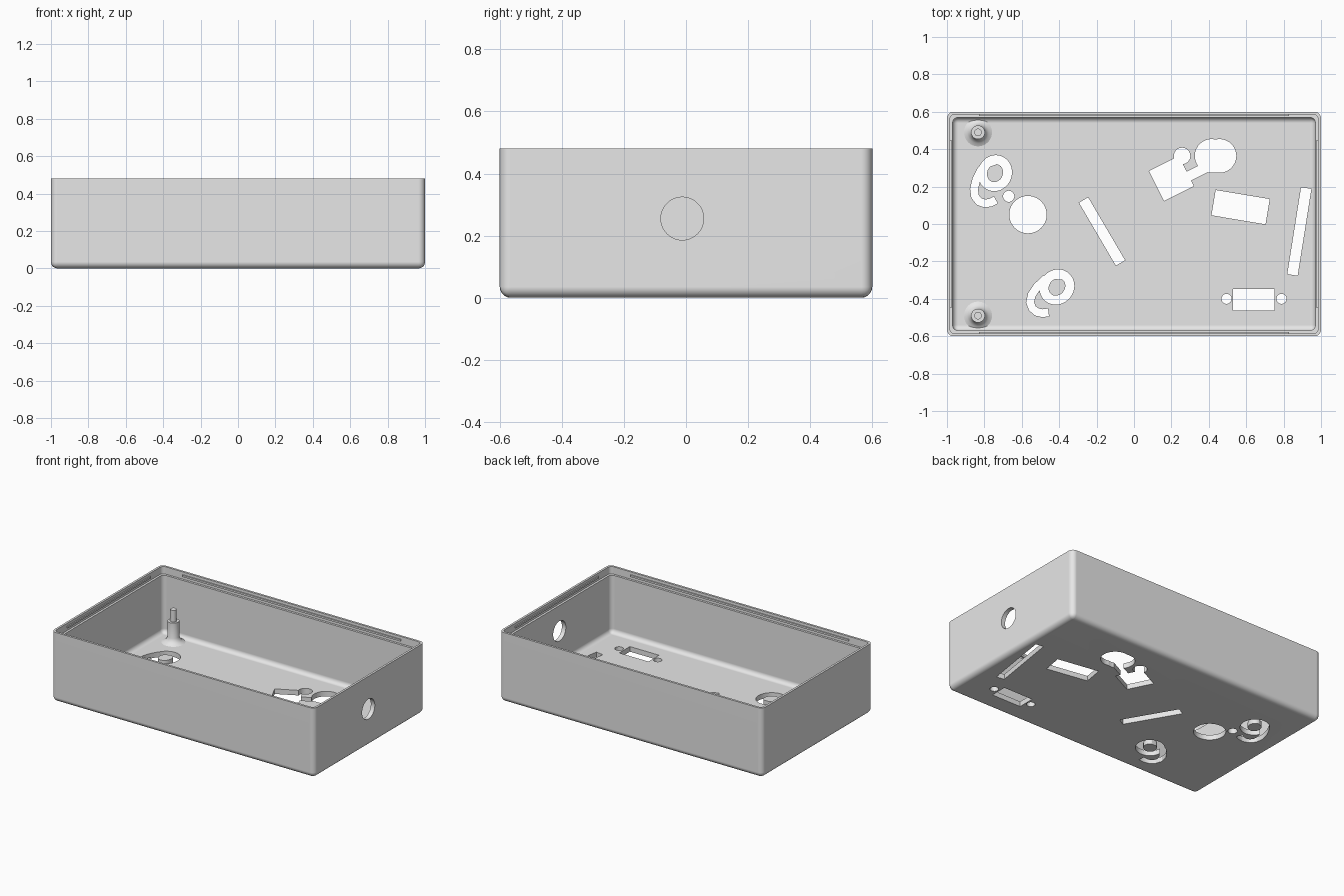
import bpy, bmesh
from math import sin, cos, pi, radians
from mathutils import Matrix, Vector

start = bpy.data.objects.get("Cube")
if start:
    bpy.data.objects.remove(start, do_unlink=True)

grey = bpy.data.materials.new("plain grey")
grey.use_nodes = True
grey.diffuse_color = (0.8, 0.8, 0.8, 1)
grey.node_tree.nodes["Principled BSDF"].inputs["Base Color"].default_value = (0.8, 0.8, 0.8, 1)

W, D, H = 2.0, 1.2, 0.48
WALL, FLOOR, LIP = 0.03, 0.035, 0.05


def make(name, bm):
    bmesh.ops.recalc_face_normals(bm, faces=bm.faces[:])
    mesh = bpy.data.meshes.new(name)
    bm.to_mesh(mesh)
    bm.free()
    mesh.materials.append(grey)
    ob = bpy.data.objects.new(name, mesh)
    bpy.context.scene.collection.objects.link(ob)
    return ob


def tub(name, w, d, z0, z1, r, round_bottom=True):
    """Box with rounded upright corners and, if asked, a rounded bottom."""
    bm = bmesh.new()
    bmesh.ops.create_cube(bm, size=1)
    for v in bm.verts:
        v.co = (v.co.x * w, v.co.y * d, z1 if v.co.z > 0 else z0)
    edges = []
    for e in bm.edges:
        low = [v.co.z < z1 - 1e-4 for v in e.verts]
        if any(low) and (round_bottom or not all(low)):
            edges.append(e)
    bmesh.ops.bevel(bm, geom=edges, offset=r, segments=5, profile=0.5, affect='EDGES')
    return make(name, bm)


def raise_faces(bm):
    """Turn flat faces below the floor into a solid that passes through it."""
    up = bmesh.ops.extrude_face_region(bm, geom=bm.faces[:])["geom"]
    for v in up:
        if isinstance(v, bmesh.types.BMVert):
            v.co.z += 0.15
    return make("floor_cutter", bm)


def rect(x, y, w, d, angle=0):
    bm = bmesh.new()
    place = Matrix.Translation((x, y, 0.05)) @ Matrix.Rotation(radians(angle), 4, 'Z')
    bmesh.ops.create_cube(bm, size=1, matrix=place @ Matrix.Diagonal((w, d, 0.2, 1)))
    return make("floor_cutter", bm)


def disc(x, y, r):
    bm = bmesh.new()
    bmesh.ops.create_cone(bm, cap_ends=True, segments=40, radius1=r, radius2=r, depth=0.2,
                          matrix=Matrix.Translation((x, y, 0.05)))
    return make("floor_cutter", bm)


def band(points, width, closed, place):
    """Slot of even width that follows a path."""
    bm = bmesh.new()
    pts = [Vector(p) for p in points]
    n = len(pts)
    pairs = []
    for i, p in enumerate(pts):
        a = pts[i - 1] if closed or i else p
        b = pts[(i + 1) % n] if closed or i < n - 1 else p
        t = (b - a).normalized()
        side = Vector((-t.y, t.x)) * width / 2
        pairs.append([bm.verts.new(place @ Vector((q.x, q.y, -0.05))) for q in (p + side, p - side)])
    for i in range(n if closed else n - 1):
        (a, b), (c, d) = pairs[i], pairs[(i + 1) % n]
        bm.faces.new((a, b, d, c))
    return raise_faces(bm)


def curl(x, y, angle):
    """Ring slot around a loose island, with a hooked tail."""
    place = Matrix.Translation((x, y, 0)) @ Matrix.Rotation(radians(angle), 4, 'Z')
    tilt = place @ Matrix.Rotation(radians(-20), 4, 'Z')
    ring = [(0.066 * cos(2 * pi * i / 36), 0.073 * sin(2 * pi * i / 36)) for i in range(36)]
    tail = [(0.0, 0.066), (-0.04, 0.052), (-0.075, 0.015), (-0.1, -0.035), (-0.112, -0.085),
            (-0.107, -0.125), (-0.085, -0.152), (-0.055, -0.162), (-0.025, -0.158), (0.004, -0.143)]
    return [band(ring, 0.048, True, tilt), band(tail, 0.042, False, place)]


def apply_modifiers(ob):
    deps = bpy.context.evaluated_depsgraph_get()
    mesh = bpy.data.meshes.new_from_object(ob.evaluated_get(deps))
    ob.modifiers.clear()
    ob.data = mesh


def smooth(ob):
    bpy.ops.object.select_all(action='DESELECT')
    ob.select_set(True)
    bpy.context.view_layer.objects.active = ob
    bpy.ops.object.shade_smooth_by_angle(angle=radians(30))


# Tray body, cavity and thinner lip at the rim
tray = tub("tray", W, D, 0, H, 0.035)
cutters = [tub("cavity_cutter", W - 2 * WALL, D - 2 * WALL, FLOOR, H + 0.1, 0.03),
           tub("lip_cutter", W - WALL, D - WALL, H - LIP, H + 0.1, 0.025, False)]

# Curled slots, round openings and straight slots in the floor
cutters += curl(-0.743, 0.272, 0) + curl(-0.412, -0.337, -20)
cutters += [disc(-0.567, 0.05, 0.1), disc(-0.67, 0.148, 0.03)]
cutters += [rect(-0.171, -0.04, 0.39, 0.057, -59.6), rect(0.884, -0.04, 0.47, 0.056, 81),
            rect(0.57, 0.09, 0.293, 0.137, -9.5)]

# Connector opening with two screw holes
cutters += [rect(0.64, -0.405, 0.222, 0.115), disc(0.495, -0.4, 0.027), disc(0.789, -0.4, 0.027)]

# Joined square and round openings
cutters += [rect(0.2, 0.243, 0.179, 0.179, 26.6), disc(0.257, 0.364, 0.044),
            rect(0.325, 0.272, 0.16, 0.052, 26.6), disc(0.415, 0.364, 0.09), disc(0.457, 0.364, 0.09)]

# Round cable hole in the left wall
bm = bmesh.new()
bmesh.ops.create_cone(bm, cap_ends=True, segments=48, radius1=0.069, radius2=0.069, depth=0.2,
                      matrix=Matrix.Translation((1, -0.012, 0.255)) @ Matrix.Rotation(pi / 2, 4, 'Y'))
cutters.append(make("cable_hole_cutter", bm))

for cutter in cutters:
    cutter.hide_render = True
    mod = tray.modifiers.new("cut", 'BOOLEAN')
    mod.operation = 'DIFFERENCE'
    mod.solver = 'EXACT'
    mod.object = cutter
apply_modifiers(tray)
for cutter in cutters:
    bpy.data.objects.remove(cutter, do_unlink=True)
smooth(tray)
tray.modifiers.new("even shading", 'WEIGHTED_NORMAL').keep_sharp = True

# Snap ridges along the inside of the lip
for side in (-1, 1):
    for name, size, spot in (
            ("long_snap_ridge", (1.66, 0.012, 0.012), (0, side * (D / 2 - 0.017), H - 0.025)),
            ("short_snap_ridge", (0.012, 0.9, 0.012), (side * (W / 2 - 0.017), 0, H - 0.025))):
        bm = bmesh.new()
        bmesh.ops.create_cube(bm, size=1, matrix=Matrix.Translation(spot) @ Matrix.Diagonal((*size, 1)))
        make(name, bm)

# Stepped mounting posts with flared feet
profile = [(0.075, 0), (0.058, 0.008), (0.045, 0.021), (0.037, 0.04),
           (0.037, 0.145), (0.02, 0.145), (0.02, 0.225), (0, 0.225)]
for side, name in ((-1, "front_post"), (1, "back_post")):
    bm = bmesh.new()
    verts = [bm.verts.new((r, 0, z)) for r, z in profile]
    edges = [bm.edges.new(pair) for pair in zip(verts, verts[1:])]
    bmesh.ops.spin(bm, geom=verts + edges, cent=(0, 0, 0), axis=(0, 0, 1), angle=2 * pi, steps=32)
    bmesh.ops.remove_doubles(bm, verts=bm.verts[:], dist=1e-4)
    post = make(name, bm)
    post.location = (-0.834, side * 0.49, FLOOR)
    smooth(post)
